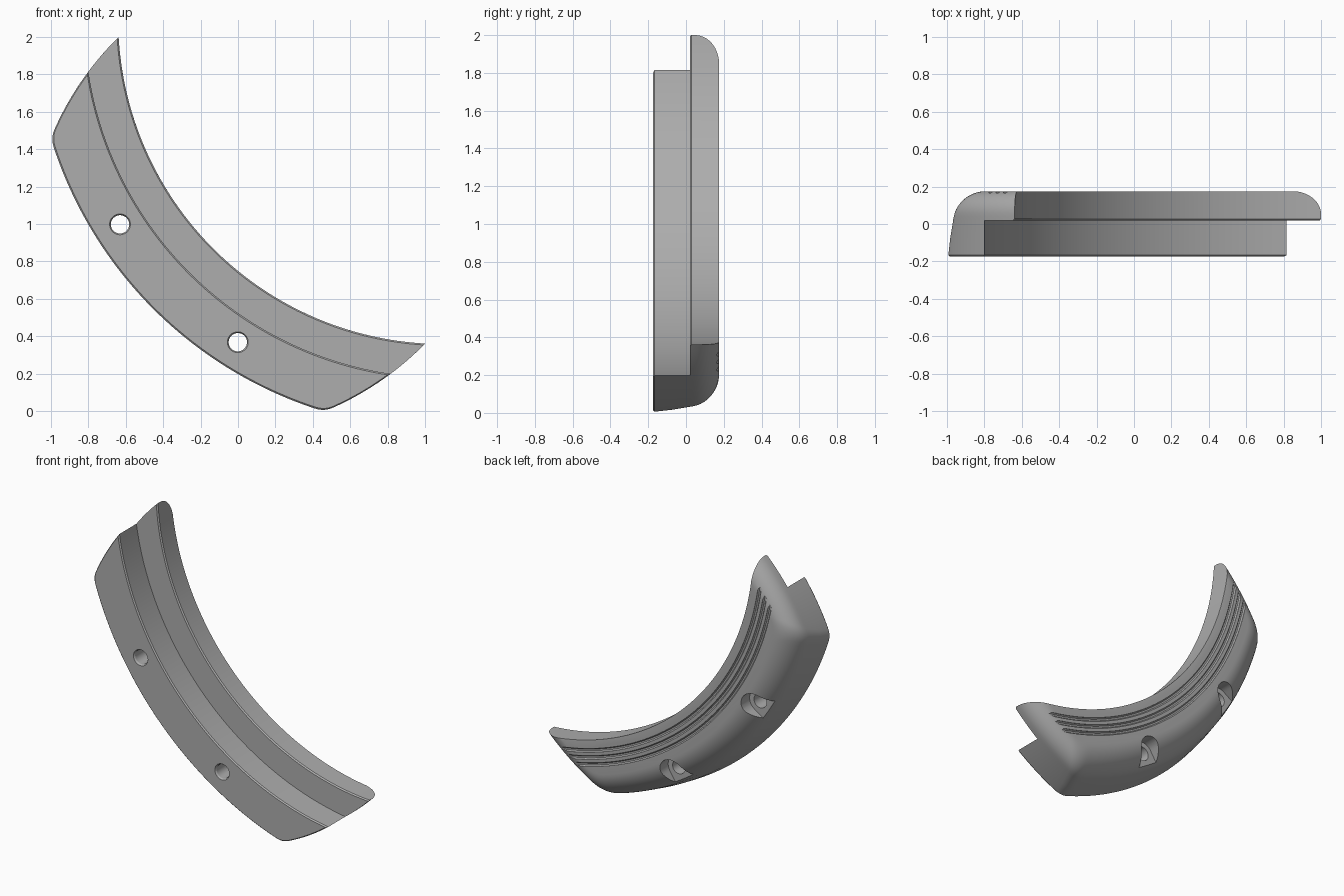
import bpy, bmesh, math
from mathutils import Vector

if "Cube" in bpy.data.objects:
    bpy.data.objects.remove(bpy.data.objects["Cube"], do_unlink=True)

CX, CZ = 1.099, 2.098             # centre of all the concentric arcs
KU, KV, KR = -0.441, 1.315, 1.6   # circle of the end cap, in arc coordinates
R_OUT, R_STEP, R_LIP = 2.195, 1.92, 1.74
S = math.sqrt(0.5)

mat = bpy.data.materials.new("satin_grey")
mat.use_nodes = True
mat.diffuse_color = (0.42, 0.42, 0.42, 1)
mat.node_tree.nodes["Principled BSDF"].inputs["Base Color"].default_value = (0.42, 0.42, 0.42, 1)


def place(p, y):
    """Arc coordinates (x tangent, y outward) to world."""
    return Vector((CX + (p.x - p.y) * S, y, CZ - (p.x + p.y) * S))


def polar(rho, phi):
    return Vector((rho * math.sin(phi), rho * math.cos(phi)))


def end_angle(rho, d):
    """Angle at which the arc of radius rho meets the cap inset by d."""
    dist = math.hypot(KU, KV)
    c = (rho * rho + dist * dist - (KR - d) ** 2) / (2 * rho * dist)
    return math.atan2(KU, KV) + math.acos(c)


def outline(r_in, d_out, d_cap, n=36):
    """Closed outline of one layer: inner arc, end caps, rounded corners, outer arc."""
    ro = R_OUT - d_out
    gap = 0.03 + 0.1 * d_out
    split, top = max(r_in, R_STEP), ro - gap
    cap = lambda rho: polar(rho, end_angle(rho, d_cap))
    phi_i, phi_o = end_angle(r_in, d_cap), end_angle(ro, d_cap)
    phi_c = phi_o - gap * 0.75
    half = [polar(r_in, phi_i * i / n) for i in range(n + 1)]
    half += [cap(r_in + (split - r_in) * i / 6) for i in range(1, 7)]
    half += [cap(split + (top - split) * i / 8) for i in range(1, 9)]
    a, b, c = cap(top), polar(ro, phi_o), polar(ro, phi_c)
    for i in range(1, 7):
        t = i / 6
        half.append(a * (1 - t) ** 2 + b * 2 * t * (1 - t) + c * t * t)
    half += [polar(ro, phi_c * (1 - i / n)) for i in range(1, n + 1)]
    return half + [Vector((-p.x, p.y)) for p in reversed(half[1:-1])]


def loft(rings, name):
    """Skin a list of equal closed rings and cap both ends."""
    bm = bmesh.new()
    rows = [[bm.verts.new(p) for p in ring] for ring in rings]
    n = len(rows[0])
    for a, b in zip(rows, rows[1:]):
        for i in range(n):
            j = (i + 1) % n
            bm.faces.new((a[i], a[j], b[j], b[i]))
    bm.faces.new(rows[0][::-1])
    bm.faces.new(rows[-1])
    bmesh.ops.remove_doubles(bm, verts=bm.verts, dist=1e-5)
    bmesh.ops.recalc_face_normals(bm, faces=bm.faces)
    mesh = bpy.data.meshes.new(name)
    bm.to_mesh(mesh)
    bm.free()
    ob = bpy.data.objects.new(name, mesh)
    bpy.context.collection.objects.link(ob)
    return ob


# Body layers from front to back: y, inner radius, outer inset, cap inset
layers = [(-0.175, R_STEP + 0.008, 0.008, 0.006), (-0.167, R_STEP, 0, 0),
          (-0.08, R_STEP, 0.015, 0), (0.02, R_STEP, 0.04, 0),
          (0.02, R_LIP + 0.008, 0.04, 0), (0.028, R_LIP, 0.042, 0)]
# Rounded back edge
for i in range(1, 13):
    a = math.radians(7.5 * i)
    y = 0.02 + 0.155 * math.sin(a)
    t = min(1, max(0, (y - 0.05) / 0.125))
    layers.append((y, R_LIP + (0.01 if i == 12 else 0),
                   0.04 + 0.03 * math.sin(a) + 0.15 * (1 - math.cos(a)),
                   0.115 * (1 - math.sqrt(1 - t * t))))
body = loft([[place(p, y) for p in outline(r, do, dc)]
             for y, r, do, dc in layers], "curved_bracket")
body.data.materials.append(mat)

cutters = []
# Bolt holes: front chamfer, shank, and back recess squared off on its outer side
for side in (-1, 1):
    phi = side * math.radians(12.55)
    out, along = polar(1, phi), polar(1, phi + math.pi / 2)
    rings = []
    for y, r in ((-0.19, 0.066), (-0.165, 0.049), (0.08, 0.049), (0.08, 0.083), (0.3, 0.083)):
        ring = []
        for k in range(40):
            c, s = math.cos(k * math.tau / 40), math.sin(k * math.tau / 40)
            q = r / max(abs(c), s) if r > 0.08 and s > 0 else r
            ring.append(place(out * (2.05 + q * s) + along * (q * c), y))
        rings.append(ring)
    cutters.append(loft(rings, "hole_cutter"))

# Three grip grooves following the arc on the back
for rho in (1.81, 1.858, 1.906):
    rings = []
    for i in range(81):
        phi = math.radians(-46 + 92 * i / 80)
        ring = []
        for k in range(8):
            a = (k + 0.5) * math.tau / 8
            ring.append(place(polar(rho + 0.014 * math.cos(a), phi), 0.178 + 0.014 * math.sin(a)))
        rings.append(ring)
    cutters.append(loft(rings, "groove_cutter"))

bpy.context.view_layer.objects.active = body
for cutter in cutters:
    cutter.hide_render = True
    mod = body.modifiers.new("cut", "BOOLEAN")
    mod.operation = "DIFFERENCE"
    mod.solver = "EXACT"
    mod.object = cutter
    bpy.ops.object.modifier_apply(modifier=mod.name)
    bpy.data.objects.remove(cutter, do_unlink=True)

bpy.ops.object.select_all(action="DESELECT")
body.select_set(True)
bpy.ops.object.shade_smooth_by_angle(angle=math.radians(30))
